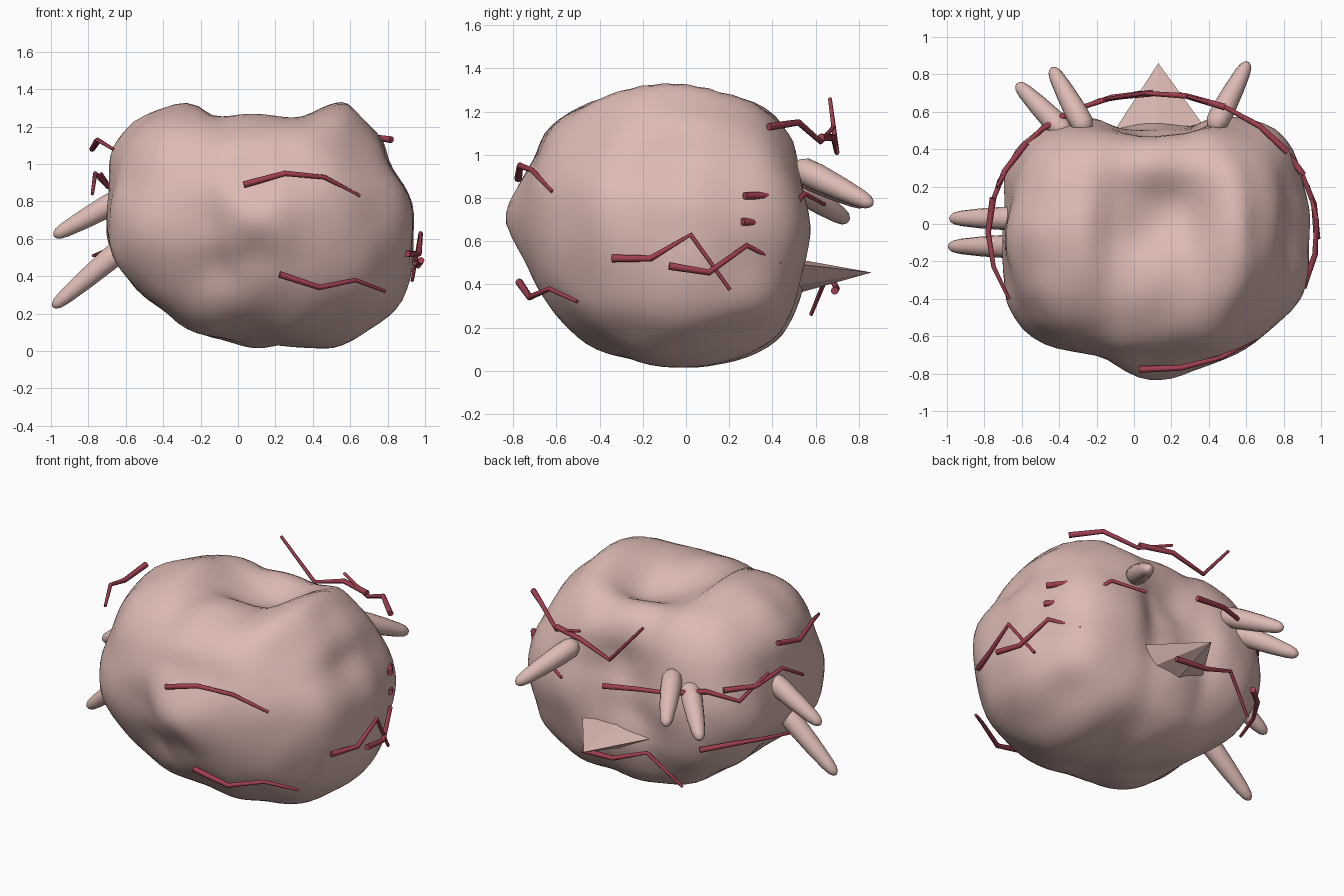
import bpy, bmesh, math
from mathutils import Vector, noise

if "Cube" in bpy.data.objects:
    bpy.data.objects.remove(bpy.data.objects["Cube"])

def mat(name, col):
    m = bpy.data.materials.new(name)
    m.diffuse_color = col
    m.use_nodes = True
    m.node_tree.nodes["Principled BSDF"].inputs["Base Color"].default_value = m.diffuse_color
    return m

SKIN = mat("flesh", (0.72, 0.49, 0.45, 1))
RED = mat("vein_red", (0.35, 0.05, 0.08, 1))

def finish(name, bm, m, angle=None):
    me = bpy.data.meshes.new(name)
    bm.to_mesh(me)
    bm.free()
    me.materials.append(m)
    ob = bpy.data.objects.new(name, me)
    bpy.context.collection.objects.link(ob)
    if angle:
        bpy.ops.object.select_all(action='DESELECT')
        ob.select_set(True)
        bpy.context.view_layer.objects.active = ob
        bpy.ops.object.shade_smooth_by_angle(angle=math.radians(angle))
    return ob

# body outlines in the three main planes: xz, yz, xy
C = Vector((0.11, -0.05, 0.68))
FRONT = [(-.71, .7), (-.69, .9), (-.67, 1.08), (-.56, 1.23), (-.31, 1.34), (-.2, 1.33), (-.14, 1.27), (.1, 1.25),
         (.3, 1.27), (.45, 1.34), (.58, 1.36), (.67, 1.25), (.78, 1.1), (.81, 1), (.9, .88), (.94, .7),
         (.92, .4), (.88, .25), (.7, .11), (.51, .01), (.4, 0), (.2, .04), (-.08, .06), (-.2, .1),
         (-.4, .23), (-.6, .43), (-.68, .55)]
SIDE = [(-.86, .7), (-.78, .85), (-.7, .98), (-.65, 1.1), (-.55, 1.2), (-.4, 1.26), (-.25, 1.28), (-.05, 1.26),
        (.15, 1.26), (.3, 1.26), (.43, 1.18), (.52, 1.05), (.5, .8), (.52, .6), (.55, .4), (.5, .25),
        (.44, .15), (.3, .08), (0, .02), (-.2, .05), (-.45, .13), (-.6, .27), (-.72, .5), (-.78, .6)]
TOP = [(-.69, -.1), (-.68, .1), (-.7, .25), (-.64, .4), (-.5, .52), (-.2, .57), (-.1, .52), (.1, .49),
       (.3, .5), (.42, .58), (.6, .56), (.78, .5), (.87, .4), (.92, .2), (.94, -.1), (.9, -.38),
       (.78, -.52), (.55, -.68), (.3, -.78), (.09, -.86), (-.03, -.8), (-.15, -.69), (-.4, -.66),
       (-.6, -.56), (-.7, -.42), (-.7, -.3)]
SEMI = (0.82, 0.66, 0.64)

def base_radius(d):
    p = 2.25
    return sum(abs(d[i] / SEMI[i]) ** p for i in range(3)) ** (-1 / p)

def polar(pts, a, b):
    out = sorted((math.atan2(v - C[b], u - C[a]), math.hypot(u - C[a], v - C[b])) for u, v in pts)
    return ([(out[-1][0] - math.tau, out[-1][1])] + out + [(out[0][0] + math.tau, out[0][1])], a, b)

PLANES = [polar(FRONT, 0, 2), polar(SIDE, 1, 2), polar(TOP, 0, 1)]

def outline_ratio(plane, d):
    tab, a, b = plane
    t = math.atan2(d[b], d[a])
    for (t0, r0), (t1, r1) in zip(tab, tab[1:]):
        if t0 <= t <= t1:
            f = (t - t0) / max(t1 - t0, 1e-9)
            flat = [0, 0, 0]
            flat[a], flat[b] = math.cos(t), math.sin(t)
            return (r0 + (r1 - r0) * f) / base_radius(flat)
    return 1

# lumpy body
bm = bmesh.new()
bmesh.ops.create_icosphere(bm, subdivisions=5, radius=1)
for v in bm.verts:
    d = v.co.normalized()
    num = den = 0
    for pl, axis in zip(PLANES, (1, 0, 2)):
        w = 1 / (d[axis] ** 2 + 0.006)
        num += w * outline_ratio(pl, d)
        den += w
    p = C + d * base_radius(d) * num / den
    p += d * 0.025 * noise.noise(p * 4.0)
    # crater on top
    if d.z > 0:
        q = ((p.x - .17) / .27) ** 2 + ((p.y - .05) / .22) ** 2
        p.z -= 0.13 * math.exp(-q) * min(1, d.z * 2)
    # dents below the front tip and in the upper back
    for c, amp, s in (((-.1, -.72, .42), .06, .16), ((.1, .5, .95), .07, .18)):
        p -= d * amp * math.exp(-((p - Vector(c)).length / s) ** 2)
    v.co = p
for v in bm.verts:
    v.co.z = max(v.co.z, 0)
bmesh.ops.smooth_vert(bm, verts=bm.verts, factor=0.5, use_axis_x=True, use_axis_y=True, use_axis_z=True)
finish("body", bm, SKIN, 40)

# lofted round section through stations (point, radius)
def loft(name, stations, sides, m):
    bm = bmesh.new()
    rings = []
    pts = [Vector(s[0]) for s in stations]
    for i, (p, r) in enumerate(stations):
        ax = (pts[min(i + 1, len(pts) - 1)] - pts[max(i - 1, 0)]).normalized()
        u = ax.cross(Vector((0, 0, 1))).normalized()
        w = u.cross(ax)
        rings.append([bm.verts.new(pts[i] + r * (u * math.cos(k * math.tau / sides) + w * math.sin(k * math.tau / sides)))
                      for k in range(sides)])
    for a, b in zip(rings, rings[1:]):
        for k in range(sides):
            j = (k + 1) % sides
            bm.faces.new((a[k], a[j], b[j], b[k]))
    bm.faces.new(rings[0])
    bm.faces.new(rings[-1])
    bmesh.ops.recalc_face_normals(bm, faces=bm.faces)
    return finish(name, bm, m, 50)

# finger stubs with rounded ends
FINGERS = [((-.58, .03, .84), (-.985, .03, .615)), ((-.56, -.12, .6), (-.99, -.12, .235)),
           ((-.25, .49, .94), (-.44, .835, .77)), ((-.35, .47, .88), (-.625, .75, .695)),
           ((.42, .5, .95), (.61, .865, .77))]
for i, (a, b) in enumerate(FINGERS):
    a, b = Vector(a), Vector(b)
    prof = [(0, .012), (.04, .04), (.12, .06), (.3, .062), (.6, .053), (.85, .041), (.94, .032), (.98, .02), (1, .006)]
    loft(f"finger_{i + 1}", [(a.lerp(b, t), r) for t, r in prof], 14, SKIN)

# flat spike at the back
bm = bmesh.new()
tip = bm.verts.new((.13, .86, .455))
base = [bm.verts.new(c) for c in ((-.13, .46, .47), (.12, .44, .53), (.42, .46, .5), (.3, .45, .38), (.1, .45, .34))]
for k in range(5):
    bm.faces.new((base[k], base[(k + 1) % 5], tip))
bm.faces.new(base)
bmesh.ops.recalc_face_normals(bm, faces=bm.faces)
finish("back_spike", bm, SKIN)

# zigzag veins on an oval round the body: start angle, heights every 14.4 degrees
VEINS = [(-94.5, (.89, .95, .93, .83)), (-82, (.41, .34, .38, .32)), (-24, (.52, .52, .63, .375)),
         (-3, (.485, .455, .58, .5)), (25, (.81, .81)), (24, (.69, .68, .82, .77)),
         (35, (1.13, 1.15, 1.06, 1.13)), (64, (1.08, 1.08, 1.01, 1.26)), (90, (.83, .86, .86, .87)),
         (118, (.86, .88, .8, .95)), (140, (.88, .88, .95, .84)), (80, (.37, .38, .46, .26)),
         (130, (.5, .53, .53, .51)), (166, (1.12, 1.08, 1.13, 1.08))]
for i, (a0, zs) in enumerate(VEINS):
    st = []
    for k, z in enumerate(zs):
        a = math.radians(a0 + 14.4 * k)
        st.append(((.1 + .88 * math.cos(a), -.04 + .74 * math.sin(a), z), .018 - .003 * k))
    loft(f"vein_{i + 1}", st, 8, RED)
